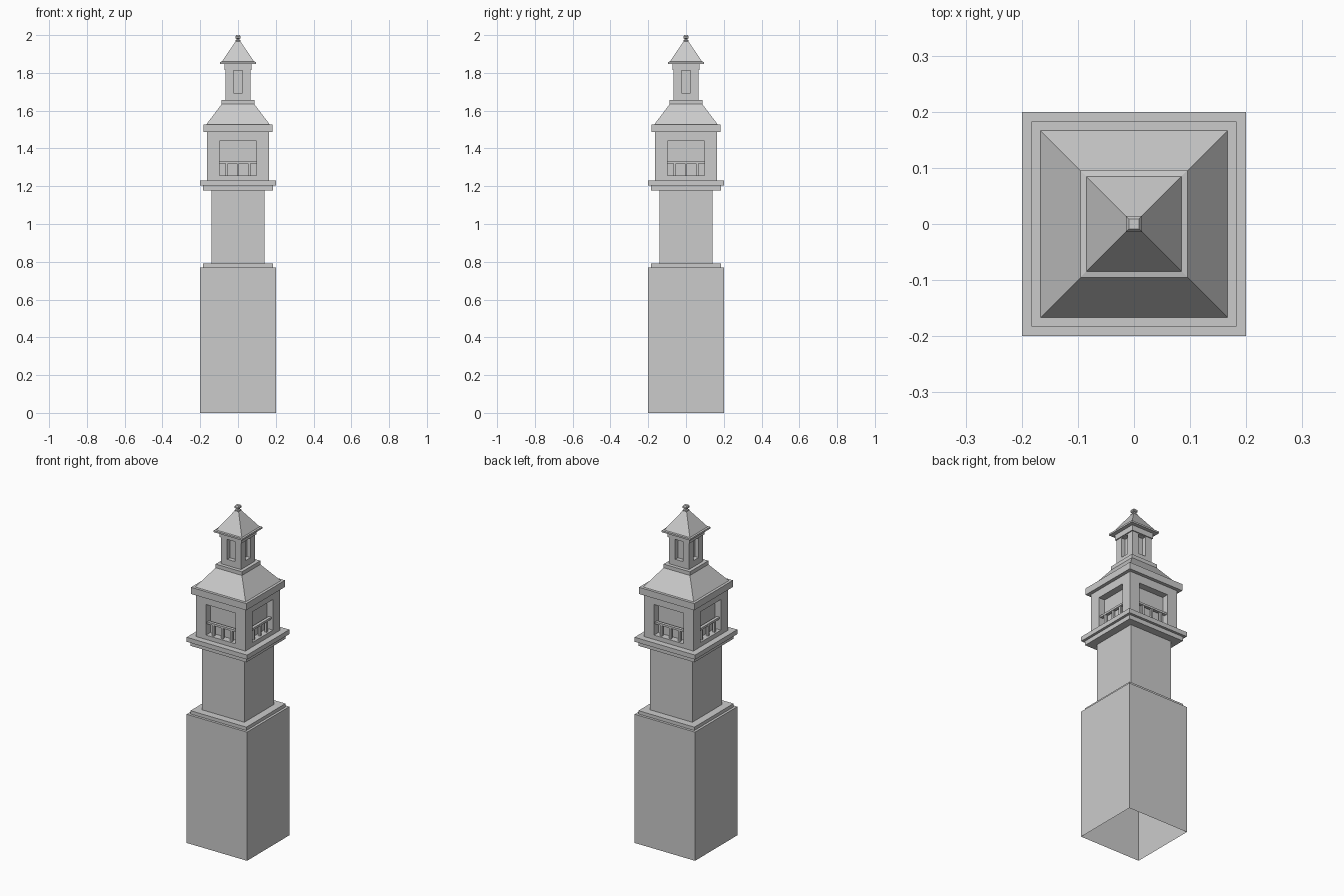
import bpy
import bmesh
from math import pi
from mathutils import Matrix

if "Cube" in bpy.data.objects:
    bpy.data.objects.remove(bpy.data.objects["Cube"])


def finish(name, bm):
    bmesh.ops.remove_doubles(bm, verts=bm.verts, dist=1e-5)
    bmesh.ops.recalc_face_normals(bm, faces=bm.faces)
    me = bpy.data.meshes.new(name)
    bm.to_mesh(me)
    bm.free()
    ob = bpy.data.objects.new(name, me)
    bpy.context.collection.objects.link(ob)
    return ob


def square_loft(name, profile, cap=False):
    """Open square shell through (half width, z) pairs."""
    bm = bmesh.new()
    rings = [[bm.verts.new((sx * h, sy * h, z)) for sx, sy in
              ((-1, -1), (1, -1), (1, 1), (-1, 1))] for h, z in profile]
    for a, b in zip(rings, rings[1:]):
        for i in range(4):
            j = (i + 1) % 4
            bm.faces.new((a[i], a[j], b[j], b[i]))
    if cap:
        bm.faces.new(rings[-1])
    return finish(name, bm)


def four_sides(bm):
    """Copy the front geometry round to the other three sides."""
    src = bm.verts[:] + bm.edges[:] + bm.faces[:]
    for k in (1, 2, 3):
        new = bmesh.ops.duplicate(bm, geom=src)["geom"]
        bmesh.ops.rotate(bm, verts=[v for v in new if isinstance(v, bmesh.types.BMVert)],
                         cent=(0, 0, 0), matrix=Matrix.Rotation(k * pi / 2, 3, 'Z'))


def recessed_walls(name, half, z0, z1, w, o0, o1, depth):
    """Four walls, each with a blind rectangular opening."""
    bm = bmesh.new()

    def rect(hw, a, b, y):
        return [bm.verts.new((x, y, z)) for x, z in
                ((-hw, a), (hw, a), (hw, b), (-hw, b))]
    rings = [rect(half, z0, z1, -half), rect(w, o0, o1, -half),
             rect(w, o0, o1, -half + depth)]
    for a, b in zip(rings, rings[1:]):
        for i in range(4):
            j = (i + 1) % 4
            bm.faces.new((a[i], a[j], b[j], b[i]))
    bm.faces.new(rings[2])
    four_sides(bm)
    return finish(name, bm)


def add_box(bm, center, size):
    bmesh.ops.create_cube(bm, size=1, matrix=Matrix.Translation(center)
                          @ Matrix.Diagonal((*size, 1)))


# Hollow plinth, its ledge and the shaft
square_loft("plinth", [(.2, 0), (.2, .77), (.185, .77)])
square_loft("plinth_ledge", [(.185, .77), (.185, .79), (.14, .79)])
square_loft("shaft", [(.14, .79), (.14, 1.178)])

# Stepped balcony slab
square_loft("balcony_slab", [(.14, 1.178), (.185, 1.178), (.185, 1.204),
                             (.2, 1.204), (.2, 1.231), (.163, 1.231)])

# Main chamber with a window on each side
recessed_walls("chamber", .163, 1.231, 1.488, .097, 1.257, 1.44, .04)

# Window balustrades
bm = bmesh.new()
add_box(bm, (0, -.145, 1.327), (.194, .018, .012))
for x in (-.06, 0, .06):
    add_box(bm, (x, -.145, 1.289), (.013, .013, .064))
four_sides(bm)
finish("balustrades", bm)

# Cornice and lower roof
square_loft("cornice", [(.163, 1.488), (.183, 1.488), (.183, 1.528), (.167, 1.528)])
square_loft("lower_roof", [(.167, 1.528), (.087, 1.634), (.087, 1.656), (.066, 1.656)])

# Lantern with slots and top trim
recessed_walls("lantern", .066, 1.656, 1.848, .025, 1.693, 1.812, .025)
square_loft("lantern_trim", [(.066, 1.816), (.072, 1.816), (.072, 1.848)])

# Upper roof and finial
square_loft("upper_roof", [(.066, 1.848), (.095, 1.848), (.095, 1.858),
                           (.085, 1.86), (.012, 1.968)])
square_loft("finial", [(.012, 1.962), (.013, 1.972), (.008, 1.976), (.008, 1.98),
                       (.014, 1.984), (.014, 1.993), (.009, 2.0)], cap=True)
